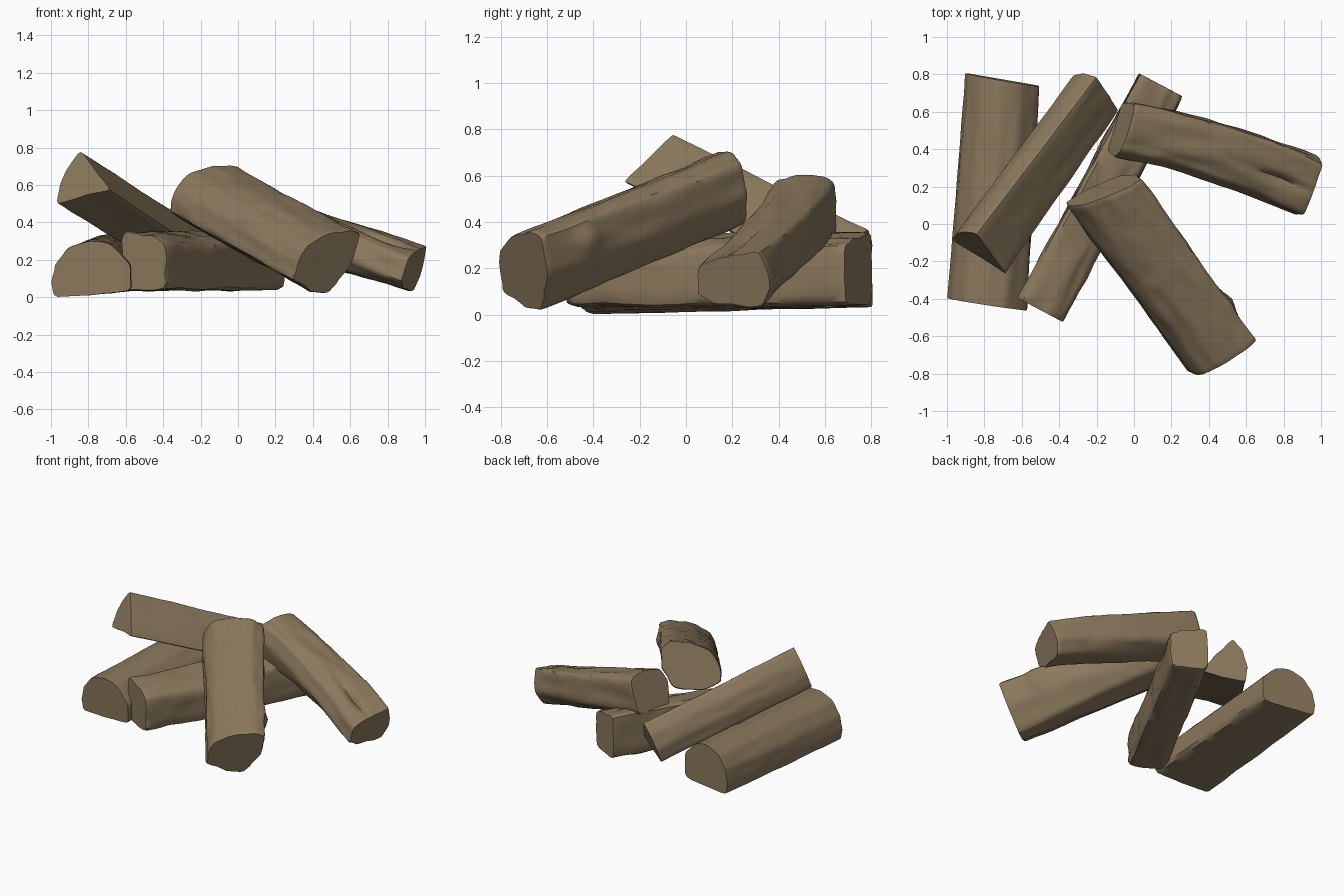
import bpy, bmesh, math
from mathutils import Vector, noise

cube = bpy.data.objects.get("Cube")
if cube:
    bpy.data.objects.remove(cube, do_unlink=True)

wood = bpy.data.materials.new("brown_wood")
wood.use_nodes = True
COLOUR = (0.26, 0.19, 0.11, 1)
wood.diffuse_color = COLOUR
wood.node_tree.nodes["Principled BSDF"].inputs["Base Color"].default_value = COLOUR

RINGS = 36
SQUARE = (0, 0)


def outline(corners, steps=6):
    """Subdivide a closed profile and soften its corners a little."""
    pts = []
    for i, a in enumerate(corners):
        a, b = Vector(a), Vector(corners[(i + 1) % len(corners)])
        pts += [a.lerp(b, k / steps) for k in range(steps)]
    return [(pts[i - 1] + 2 * p + pts[(i + 1) % len(pts)]) / 4 for i, p in enumerate(pts)]


def log(name, start, end, first, last, bow=0, rough=0.012, features=(),
        round_end=0.03, slants=(SQUARE, SQUARE)):
    """Loft a split log from its first end profile to its last (side, up)."""
    start, end = Vector(start), Vector(end)
    d = (end - start).normalized()
    side = d.cross(Vector((0, 0, 1))).normalized()
    up = side.cross(d)
    first, last = outline(first), outline(last)
    length = (end - start).length
    # Extra ring close to each end softens the cut edge
    stations = [0, 0.012] + [i / RINGS for i in range(1, RINGS)] + [0.988, 1]
    bm = bmesh.new()
    rings = []
    for n, t in enumerate(stations):
        centre = start.lerp(end, t) - side * bow * math.sin(math.pi * t)
        shrink = 1 - round_end if n in (0, len(stations) - 1) else 1
        slant = Vector(slants[0]).lerp(Vector(slants[1]), t)
        ring = []
        for a, b in zip(first, last):
            p = a.lerp(b, t) * shrink
            # Bark grain: noise stretched along the log
            seed = Vector((p.x * 14, p.y * 14, t * length * 4)) + start * 9
            grain = noise.noise(seed) + 0.4 * noise.noise(seed * 2.3)
            out = p.normalized()
            p = p + out * grain * rough
            # Knots stick out, clefts sink in
            for ft, angle, width, stretch, height in features:
                turn = math.atan2(out.y, out.x) - math.radians(angle)
                turn = math.atan2(math.sin(turn), math.cos(turn))
                fall = math.exp(-(turn / width) ** 2 - ((t - ft) / stretch) ** 2)
                p = p + out * height * fall
            # Ends may be sawn off at a slant
            ring.append(bm.verts.new(centre + side * p.x + up * p.y + d * p.dot(slant)))
        rings.append(ring)
    for r, s in zip(rings, rings[1:]):
        for i in range(len(r)):
            j = (i + 1) % len(r)
            bm.faces.new((r[i], r[j], s[j], s[i]))
    bm.faces.new(rings[0])
    bm.faces.new(rings[-1])
    bmesh.ops.recalc_face_normals(bm, faces=bm.faces)
    mesh = bpy.data.meshes.new(name)
    bm.to_mesh(mesh)
    bm.free()
    mesh.materials.append(wood)
    obj = bpy.data.objects.new(name, mesh)
    bpy.context.collection.objects.link(obj)
    bpy.ops.object.select_all(action="DESELECT")
    obj.select_set(True)
    bpy.context.view_layer.objects.active = obj
    bpy.ops.object.shade_smooth_by_angle(angle=math.radians(40))


# Half-round log lying flat on the right side
log("half_round_log", (-0.79, -0.43, 0.15), (-0.705, 0.77, 0.18),
    [(-.21, -.07), (-.195, -.155), (.22, -.12), (.215, .03), (.11, .135),
     (0, .155), (-.12, .11), (-.19, .02)],
    [(-.2, -.07), (-.19, -.15), (.2, -.145), (.2, .03), (.11, .13),
     (0, .16), (-.11, .12), (-.18, .03)],
    rough=0.005, round_end=0.005, slants=((-.08, 0), (-.1, 0)))

# Square split log lying on the ground in the middle
log("square_split_log", (-0.5, -0.46, 0.19), (0.14, 0.745, 0.195),
    [(-.135, -.155), (.13, -.155), (.14, .09), (.06, .145), (-.135, .16)],
    [(-.13, -.155), (.13, -.155), (.13, .11), (.04, .135), (-.125, .165)],
    rough=0.014, features=[(.35, 60, .5, .12, -.02), (.55, 170, .5, .1, -.02)])

# Wedge leaning up over the half-round log
log("leaning_wedge_log", (-0.85, -0.13, 0.6), (-0.215, 0.718, 0.205),
    [(-.12, -.11), (-.13, 0), (-.105, .1), (-.04, .195), (.09, .083),
     (.22, -.03), (.05, -.06)],
    [(-.125, -.11), (-.13, 0), (-.1, .1), (-.03, .18), (.075, .075),
     (.18, -.04), (.04, -.08)],
    rough=0.005, round_end=0.005)

# Thick log with a rounded back and undercut left side, sloping to the front
log("front_round_log", (0.47, -0.70, 0.19), (-0.16, 0.185, 0.535),
    [(-.2, -.1), (-.185, 0), (-.14, .09), (-.03, .155), (.12, .18),
     (.2, .155), (.17, -.02), (.06, -.185), (-.06, -.175)],
    [(-.215, -.09), (-.2, .04), (-.13, .13), (0, .175), (.13, .18),
     (.2, .13), (.18, -.03), (.1, -.145), (-.1, -.145)],
    rough=0.01, slants=(SQUARE, (-.2, .05)),
    features=[(.22, 15, .35, .05, .03), (.5, 120, .3, .04, .01)])

# Bent log sloping down to the left side, with a cleft near its low end
log("side_bent_log", (-0.07, 0.5, 0.47), (0.94, 0.2, 0.16),
    [(-.15, -.13), (-.16, .1), (-.11, .14), (.03, .14), (.1, .12),
     (.15, .02), (.13, -.13), (0, -.155)],
    [(-.175, -.03), (-.14, .125), (-.05, .11), (.05, .1), (.15, .05),
     (.17, -.08), (.08, -.125), (-.13, -.135)],
    bow=0.03, rough=0.01, features=[(.82, 75, .25, .12, -.05)])
